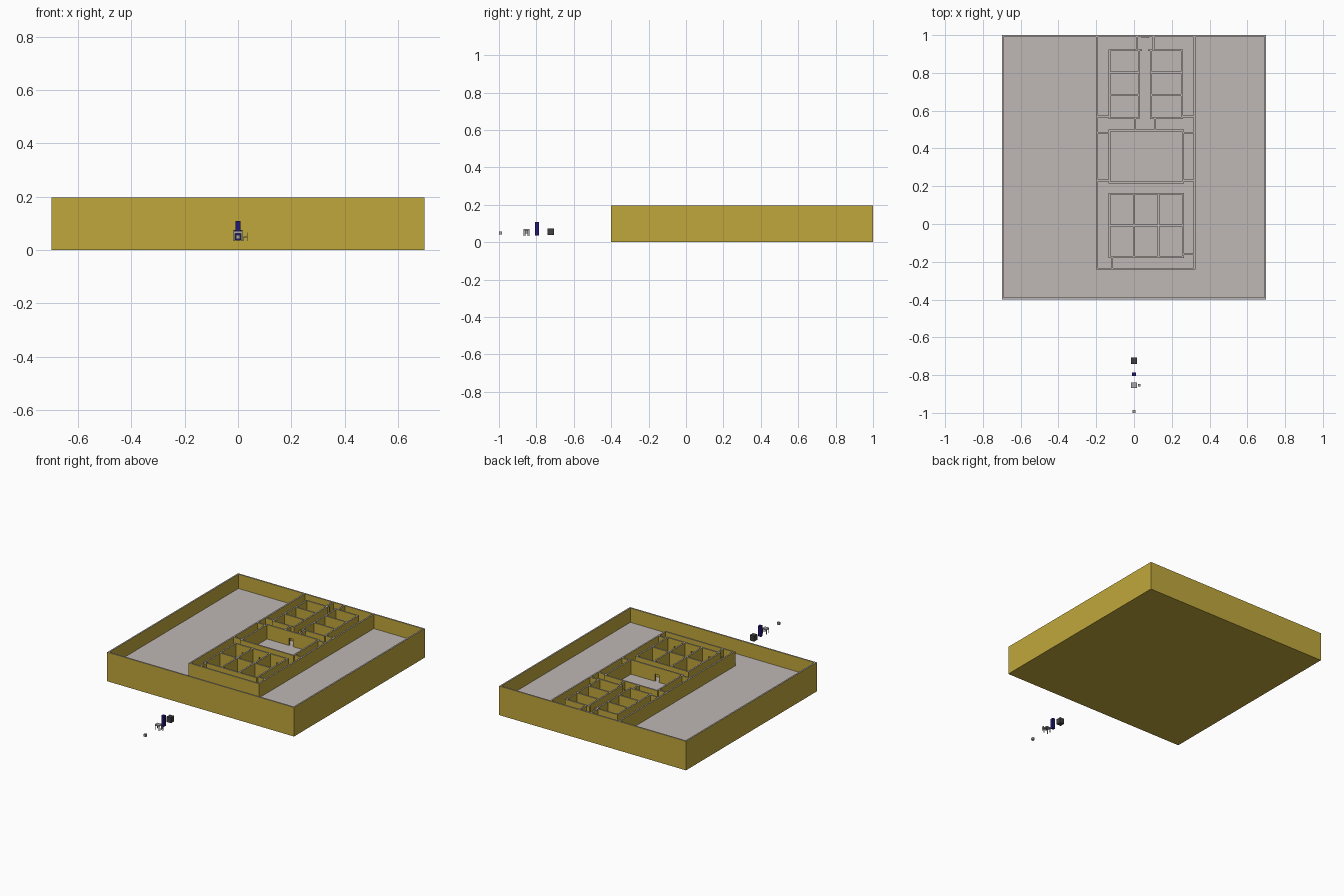
import bpy, bmesh

if "Cube" in bpy.data.objects:
    bpy.data.objects.remove(bpy.data.objects["Cube"])


def mat(name, rgb):
    m = bpy.data.materials.new(name)
    m.diffuse_color = (*rgb, 1)
    m.use_nodes = True
    m.node_tree.nodes["Principled BSDF"].inputs["Base Color"].default_value = m.diffuse_color
    return m


OCHRE = mat("ochre wall", (0.53, 0.39, 0.045))
GREY = mat("warm grey floor", (0.52, 0.48, 0.46))
NAVY = mat("navy", (0.015, 0.008, 0.17))
DARK = mat("charcoal", (0.05, 0.05, 0.055))
LIGHT = mat("light grey", (0.4, 0.4, 0.4))

FLOOR, TOP, T = 0.1, 0.197, 0.01
DOOR_W, DOOR_H = 0.03, 0.05


def boxes(name, parts, mats):
    """One object from boxes (x0,x1,y0,y1,z0,z1); a second material goes on upward faces."""
    bm = bmesh.new()
    for x0, x1, y0, y1, z0, z1 in parts:
        geo = bmesh.ops.create_cube(bm, size=1)
        for v in geo["verts"]:
            v.co.x = x1 if v.co.x > 0 else x0
            v.co.y = y1 if v.co.y > 0 else y0
            v.co.z = z1 if v.co.z > 0 else z0
    bm.normal_update()
    for f in bm.faces:
        f.material_index = 1 if len(mats) > 1 and f.normal.z > 0.5 else 0
    me = bpy.data.meshes.new(name)
    bm.to_mesh(me)
    bm.free()
    for m in mats:
        me.materials.append(m)
    ob = bpy.data.objects.new(name, me)
    bpy.context.collection.objects.link(ob)
    return ob


def wall(axis, at, a, b, doors=()):
    """Wall boxes along x or y, centred on 'at', with door openings under lintels."""
    def seg(s, e, z0):
        if axis == "x":
            return (s, e, at - T / 2, at + T / 2, z0, TOP)
        return (at - T / 2, at + T / 2, s, e, z0, TOP)
    out, start = [], a
    for d in sorted(doors):
        out.append(seg(start, d - DOOR_W / 2, FLOOR))
        out.append(seg(d - DOOR_W / 2, d + DOOR_W / 2, FLOOR + DOOR_H))
        start = d + DOOR_W / 2
    out.append(seg(start, b, FLOOR))
    return out


WALL = [OCHRE, GREY]

# Outer tray: slab and perimeter
boxes("base_slab", [(-0.7, 0.7, -0.4, 1, 0, FLOOR)], WALL)
boxes("outer_walls", [
    (-0.7, -0.7 + T, -0.4, 1, FLOOR, TOP), (0.7 - T, 0.7, -0.4, 1, FLOOR, TOP),
    (-0.7 + T, 0.7 - T, -0.4, -0.4 + T, FLOOR, TOP),
    (-0.7 + T, 0.7 - T, 1 - T, 1, FLOOR, TOP)], WALL)

# Building shell inside the tray
L, R, F = -0.195, 0.32, -0.237
boxes("building_shell", wall("y", L, F - T / 2, 0.99) + wall("y", R, F - T / 2, 0.99)
      + wall("x", F, L + T / 2, R - T / 2), WALL)

IL, IR = -0.13, 0.26          # inner room blocks

# Front block of six rooms
front = wall("y", IL, -0.18, 0.165) + wall("y", IR, -0.18, 0.165)
front += wall("x", 0.16, IL, IR, (-0.065, 0.065, 0.195))
front += wall("x", -0.175, IL, IR, (-0.065, 0.065, 0.195))
front += wall("x", -0.008, IL, IR)
for x in (0.0, 0.13):
    front += wall("y", x, -0.175, 0.16)
boxes("front_rooms", front, WALL)

# Large middle hall
hall = wall("y", IL, 0.215, 0.5) + wall("y", IR, 0.215, 0.5)
hall += wall("x", 0.22, IL, IR, (0.06,)) + wall("x", 0.495, IL, IR, (0.055,))
boxes("middle_hall", hall, WALL)

# Two rear blocks of three rooms beside a passage
rear = []
for x0, x1, door_x in ((IL, 0.025, 0.025), (0.09, 0.255, 0.09)):
    for x in (x0, x1):
        rear += wall("y", x, 0.555, 0.925, (0.62, 0.745, 0.86) if x == door_x else ())
    for y in (0.56, 0.682, 0.803, 0.92):
        rear += wall("x", y, x0, x1)
rear += wall("x", 0.92, 0.025, 0.042) + wall("x", 0.92, 0.075, 0.09)
boxes("rear_rooms", rear, WALL)

# Short partitions closing off the corridors
part = []
for y in (0.155, 0.23, 0.483, 0.57):
    for a, b in ((L, IL), (IR, R)):
        if y != 0.155:
            part += wall("x", y, a, b, ((a + b) / 2,))
part += wall("x", -0.16, IR, R, (0.29,))
part += wall("y", -0.115, F, -0.175, (-0.206,))
for x in (0.005, 0.112):
    part += wall("y", x, 0.495, 0.56, (0.528,))
for x in (0.016, 0.103):
    part += wall("y", x, 0.92, 0.99)
boxes("corridor_partitions", part, WALL)
boxes("entrance_door", [(0.04, 0.08, 0.984, 0.991, FLOOR, FLOOR + 0.06)], [OCHRE, GREY])

# Loose furniture in front of the tray
boxes("storage_block", [(-0.016, 0.016, -0.74, -0.706, 0.037, 0.074)], [DARK])
boxes("tall_locker", [(-0.01, 0.01, -0.806, -0.787, 0.036, 0.108)], [NAVY])
table = [(-0.016, 0.016, -0.868, -0.838, 0.062, 0.07)]
for x in (-0.016, 0.012):
    for y in (-0.868, -0.842):
        table.append((x, x + 0.004, y, y + 0.004, 0.034, 0.062))
boxes("table", table, [LIGHT])
chair = [(0.02, 0.035, -0.86, -0.846, 0.047, 0.05), (0.033, 0.035, -0.86, -0.846, 0.05, 0.066)]
for x in (0.02, 0.033):
    for y in (-0.86, -0.848):
        chair.append((x, x + 0.002, y, y + 0.002, 0.034, 0.047))
boxes("chair", chair, [LIGHT])
boxes("small_crate", [(-0.008, 0.008, -1.0, -0.984, 0.04, 0.056)], [LIGHT])
